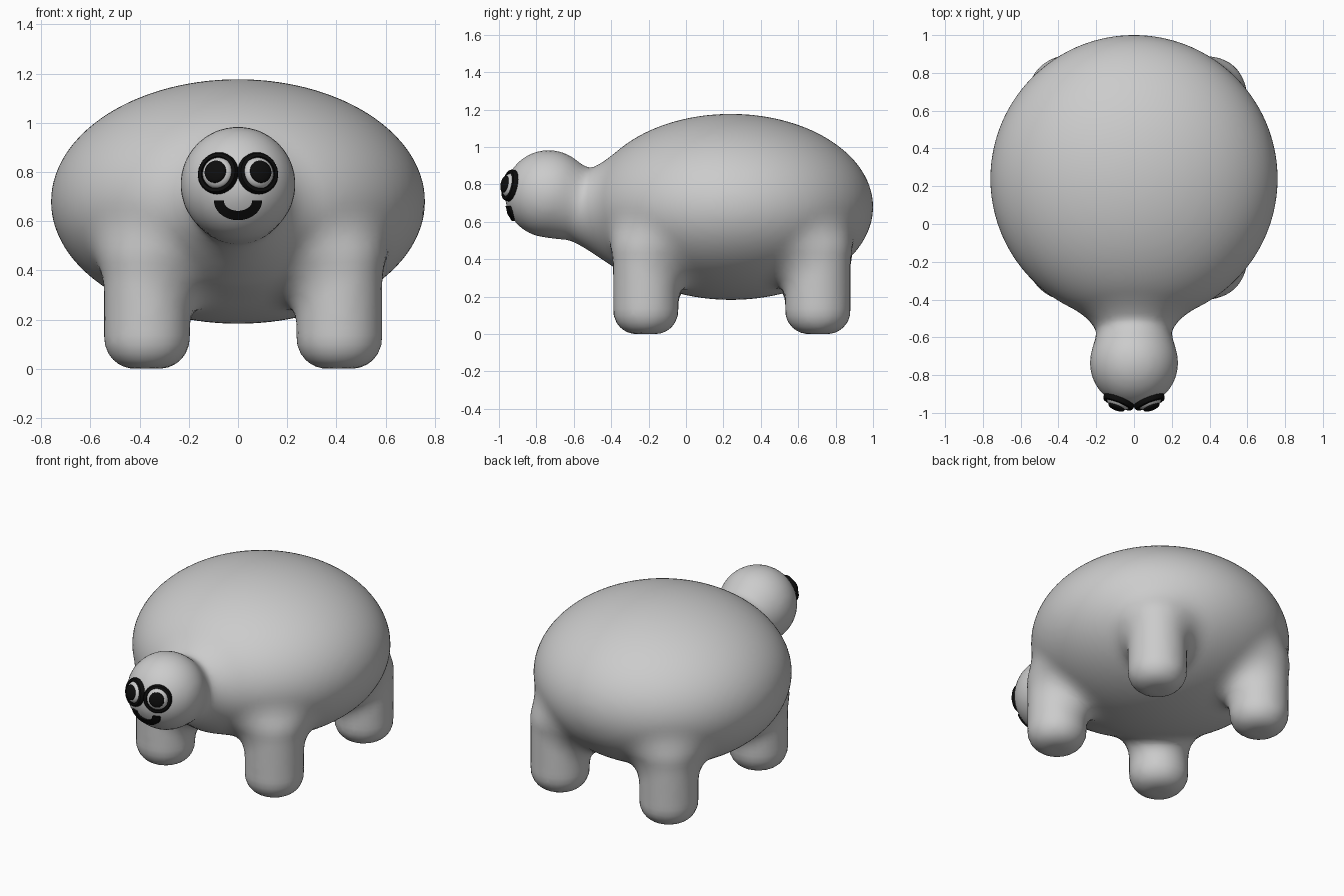
import bpy, bmesh, math
from mathutils import Vector, Matrix

if "Cube" in bpy.data.objects:
    bpy.data.objects.remove(bpy.data.objects["Cube"])

HEAD, HEAD_R = Vector((0, -0.735, 0.75)), 0.233
BODY, BODY_R = Vector((0, 0.24, 0.68)), Vector((0.76, 0.76, 0.497))
LEGS = [(-0.37, -0.215), (0.412, -0.215), (-0.37, 0.705), (0.412, 0.705)]
LEG_R, LEG_TOP, LEG_ROUND = 0.174, 0.56, 0.125
NECK_A, NECK_B = Vector((0, -0.6, 0.69)), Vector((0, -0.3, 0.62))

black = bpy.data.materials.new("black")
black.diffuse_color = (0.004, 0.004, 0.004, 1)
black.use_nodes = True
black.node_tree.nodes["Principled BSDF"].inputs["Base Color"].default_value = black.diffuse_color


def finish(bm, name, mat=None, angle=40):
    bmesh.ops.recalc_face_normals(bm, faces=bm.faces[:])
    me = bpy.data.meshes.new(name)
    bm.to_mesh(me)
    bm.free()
    ob = bpy.data.objects.new(name, me)
    bpy.context.collection.objects.link(ob)
    if mat:
        me.materials.append(mat)
    bpy.ops.object.select_all(action='DESELECT')
    ob.select_set(True)
    bpy.context.view_layer.objects.active = ob
    bpy.ops.object.shade_smooth_by_angle(angle=math.radians(angle))
    return ob


# Distance functions used to blend the body parts softly
def smin(a, b, k):
    h = max(k - abs(a - b), 0) / k
    return min(a, b) - h * h * k / 4


def ellipsoid(p):
    q = p - BODY
    u = Vector((q.x / BODY_R.x, q.y / BODY_R.y, q.z / BODY_R.z))
    v = Vector((u.x / BODY_R.x, u.y / BODY_R.y, u.z / BODY_R.z))
    return u.length * (u.length - 1) / max(v.length, 1e-6)


def leg(p, x, y):
    dx = math.hypot(p.x - x, p.y - y) - LEG_R + LEG_ROUND
    dz = abs(p.z - LEG_TOP / 2) - LEG_TOP / 2 + LEG_ROUND
    return min(max(dx, dz), 0) + math.hypot(max(dx, 0), max(dz, 0)) - LEG_ROUND


def neck(p):
    ab = NECK_B - NECK_A
    t = min(max((p - NECK_A).dot(ab) / ab.length_squared, 0), 1)
    return (p - NECK_A - ab * t).length - (0.185 + 0.06 * t)


def dist(p):
    d = smin(ellipsoid(p), neck(p), 0.13)
    for x, y in LEGS:
        d = smin(d, leg(p, x, y), 0.13)
    return smin(d, (p - HEAD).length - HEAD_R, 0.06)


# Body: rough primitives, remeshed to one skin, then pulled onto the blend
bm = bmesh.new()


def ball(c, r):
    m = Matrix.Translation(c) @ Matrix.Diagonal((*r, 1))
    bmesh.ops.create_uvsphere(bm, u_segments=48, v_segments=24, radius=1, matrix=m)


ball(BODY, BODY_R)
ball(HEAD, (HEAD_R,) * 3)
ball(NECK_A, (0.185,) * 3)
ball((NECK_A + NECK_B) / 2, (0.21,) * 3)
for x, y in LEGS:
    bmesh.ops.create_cone(bm, cap_ends=True, segments=32, radius1=0.13, radius2=LEG_R,
                          depth=0.5, matrix=Matrix.Translation((x, y, 0.26)))
body = finish(bm, "body")
rm = body.modifiers.new("remesh", 'REMESH')
rm.mode, rm.voxel_size = 'VOXEL', 0.03
sm = body.modifiers.new("smooth", 'SMOOTH')
sm.iterations = 6
for name in ("remesh", "smooth"):
    bpy.ops.object.modifier_apply(modifier=name)
E = 0.002
AXES = [Vector((E, 0, 0)), Vector((0, E, 0)), Vector((0, 0, E))]
for v in body.data.vertices:
    p = v.co.copy()
    for _ in range(6):
        d = dist(p)
        if abs(d) < 0.0005:
            break
        g = Vector([(dist(p + a) - d) / E for a in AXES])
        p -= g * (d / max(g.length_squared, 0.2))
    v.co = p
bpy.ops.object.shade_smooth_by_angle(angle=math.radians(80))


# Eyes: turned profiles (radius, height) set along the head's surface normal
def turned(name, profile, side, mat=None):
    n = Vector((side * 0.085, -0.215, 0.047)).normalized()
    bm = bmesh.new()
    vs = [bm.verts.new((r, 0, h)) for r, h in profile]
    es = [bm.edges.new(e) for e in zip(vs, vs[1:])]
    bmesh.ops.spin(bm, geom=vs + es, cent=(0, 0, 0), axis=(0, 0, 1),
                   angle=2 * math.pi, steps=32)
    bmesh.ops.remove_doubles(bm, verts=bm.verts[:], dist=1e-5)
    rot = Vector((0, 0, 1)).rotation_difference(n).to_matrix().to_4x4()
    bm.transform(Matrix.Translation(HEAD + n * (HEAD_R - 0.015)) @ rot)
    return finish(bm, name, mat)


def dome(r, h, base):
    arc = [math.pi / 2 * i / 8 for i in range(9)]
    return [(r, base - 0.01)] + [(r * math.cos(a), base + h * math.sin(a)) for a in arc]


for side, label in ((-1, "left"), (1, "right")):
    turned(label + "_eye_ring", [(0.062, -0.01), (0.085, -0.015), (0.086, 0.012),
                                 (0.08, 0.023), (0.066, 0.026), (0.062, -0.01)], side, black)
    turned(label + "_eyeball", dome(0.064, 0.036, 0.012), side)
    turned(label + "_pupil", dome(0.046, 0.016, 0.039), side, black)

# Smile: half ring laid on the head and thickened
bm = bmesh.new()
rows = []
for i in range(25):
    a = math.pi * i / 24
    row = []
    for rx, rz, lift in ((0.058, 0.042, -0.01), (0.058, 0.042, 0.014),
                         (0.098, 0.08, 0.014), (0.098, 0.08, -0.01)):
        x, z = rx * math.cos(a), 0.684 - rz * math.sin(a)
        y = HEAD.y - math.sqrt(HEAD_R ** 2 - x * x - (z - HEAD.z) ** 2) - lift
        row.append(bm.verts.new((x, y, z)))
    rows.append(row)
for r, s in zip(rows, rows[1:]):
    for j in range(4):
        k = (j + 1) % 4
        bm.faces.new((r[j], r[k], s[k], s[j]))
bm.faces.new(rows[0])
bm.faces.new(rows[-1])
finish(bm, "smile", black)
